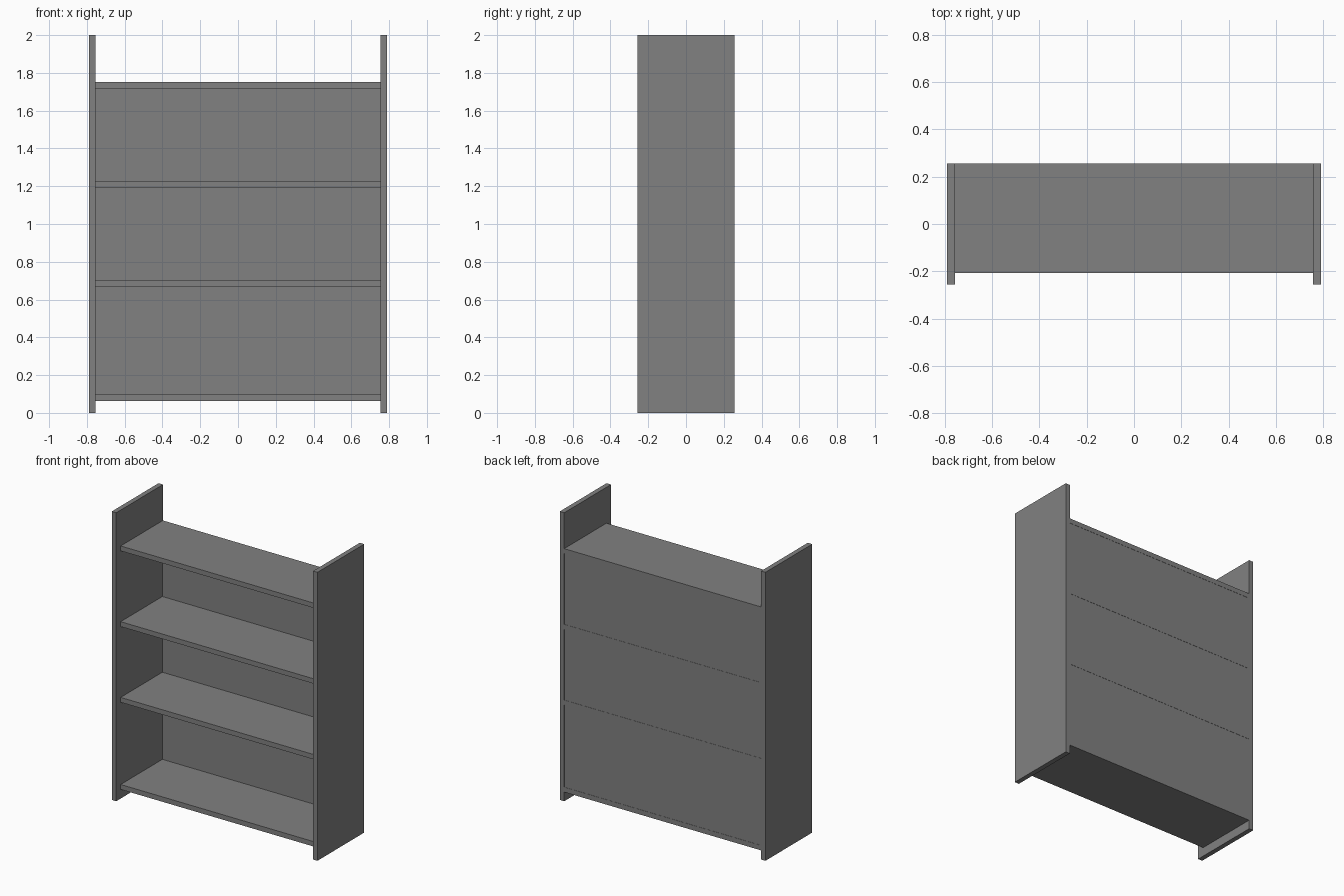
import bpy

if "Cube" in bpy.data.objects:
    bpy.data.objects.remove(bpy.data.objects["Cube"])

# One flat colour for the whole bookcase
grey = bpy.data.materials.new("grey")
grey.diffuse_color = (0.22, 0.22, 0.22, 1)
grey.use_nodes = True
grey.node_tree.nodes["Principled BSDF"].inputs["Base Color"].default_value = grey.diffuse_color


def box(name, x, y, z):
    """Box spanning the given (min, max) ranges."""
    bpy.ops.mesh.primitive_cube_add(size=1, location=[(a + b) / 2 for a, b in (x, y, z)])
    ob = bpy.context.object
    ob.name = name
    ob.scale = [b - a for a, b in (x, y, z)]
    bpy.ops.object.transform_apply(location=False, rotation=False, scale=True)
    ob.data.materials.append(grey)
    return ob


HALF_W, INNER, HALF_D = 0.789, 0.755, 0.256
THICK = 0.034

# Upright side panels
box("side_panel_left", (-HALF_W, -INNER), (-HALF_D, HALF_D), (0, 2))
box("side_panel_right", (INNER, HALF_W), (-HALF_D, HALF_D), (0, 2))

# Shelves, set back from the front edge
for i, top in enumerate((0.097, 0.701, 1.226, 1.751)):
    box(f"shelf_{i + 1}", (-INNER, INNER), (-0.207, HALF_D), (top - THICK, top))

# Thin back panel, just inside the rear edge of the shelves
box("back_panel", (-INNER, INNER), (0.250, 0.2545), (0.064, 1.750))
